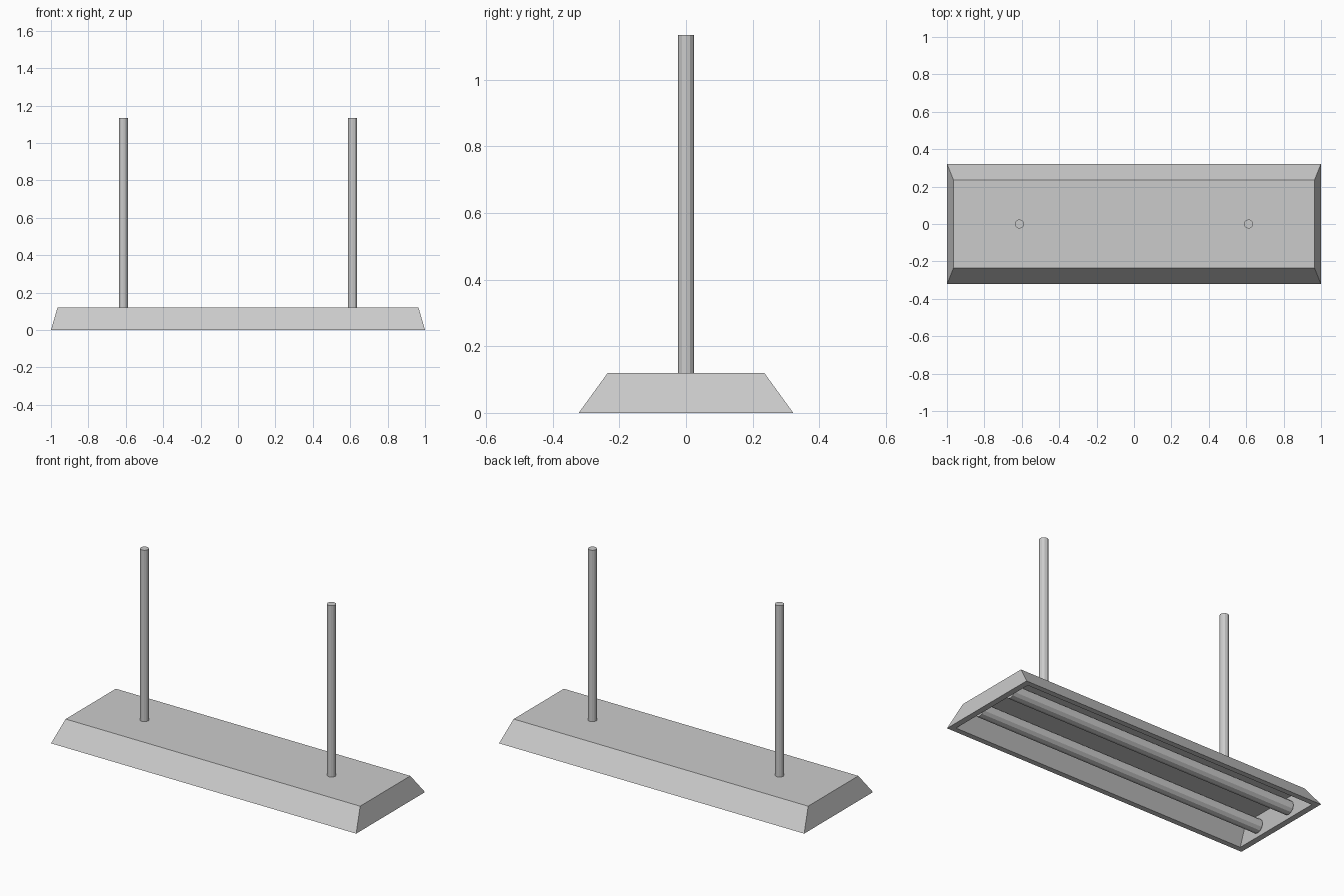
import bpy, bmesh
from math import radians

if "Cube" in bpy.data.objects:
    bpy.data.objects.remove(bpy.data.objects["Cube"])

grey = bpy.data.materials.new("light_grey")
grey.use_nodes = True
color = (0.6, 0.6, 0.6, 1)
grey.diffuse_color = color
grey.node_tree.nodes["Principled BSDF"].inputs["Base Color"].default_value = color


def finish(name, bm):
    bmesh.ops.recalc_face_normals(bm, faces=bm.faces)
    mesh = bpy.data.meshes.new(name)
    bm.to_mesh(mesh)
    bm.free()
    mesh.materials.append(grey)
    obj = bpy.data.objects.new(name, mesh)
    bpy.context.collection.objects.link(obj)
    return obj


def cylinder(name, radius, length, sides, location, rotation=(0, 0, 0)):
    bm = bmesh.new()
    bmesh.ops.create_cone(bm, cap_ends=True, segments=sides, radius1=radius,
                          radius2=radius, depth=length)
    obj = finish(name, bm)
    obj.location, obj.rotation_euler = location, rotation
    return obj


# Hollow housing: rectangular rings from outer top, over the rim, to the inner ceiling
bm = bmesh.new()
rings = []
for x, y, z in [(0.965, 0.235, 0.12), (1, 0.322, 0), (0.965, 0.29, 0), (0.94, 0.215, 0.105)]:
    rings.append([bm.verts.new((sx * x, sy * y, z))
                  for sx, sy in ((-1, -1), (1, -1), (1, 1), (-1, 1))])
for a, b in zip(rings, rings[1:]):
    for i in range(4):
        j = (i + 1) % 4
        bm.faces.new((a[i], a[j], b[j], b[i]))
bm.faces.new(rings[0])
bm.faces.new(rings[-1])
finish("housing", bm)

# Hanging rods and lamp tubes, one pair each
for side, sign in (("left", 1), ("right", -1)):
    cylinder(side + "_rod", 0.0245, 1.03, 12, (sign * 0.613, 0, 0.62))
for side, sign in (("front", -1), ("back", 1)):
    cylinder(side + "_tube", 0.04, 1.89, 12, (0, sign * 0.125, 0.046), (0, radians(90), 0))
